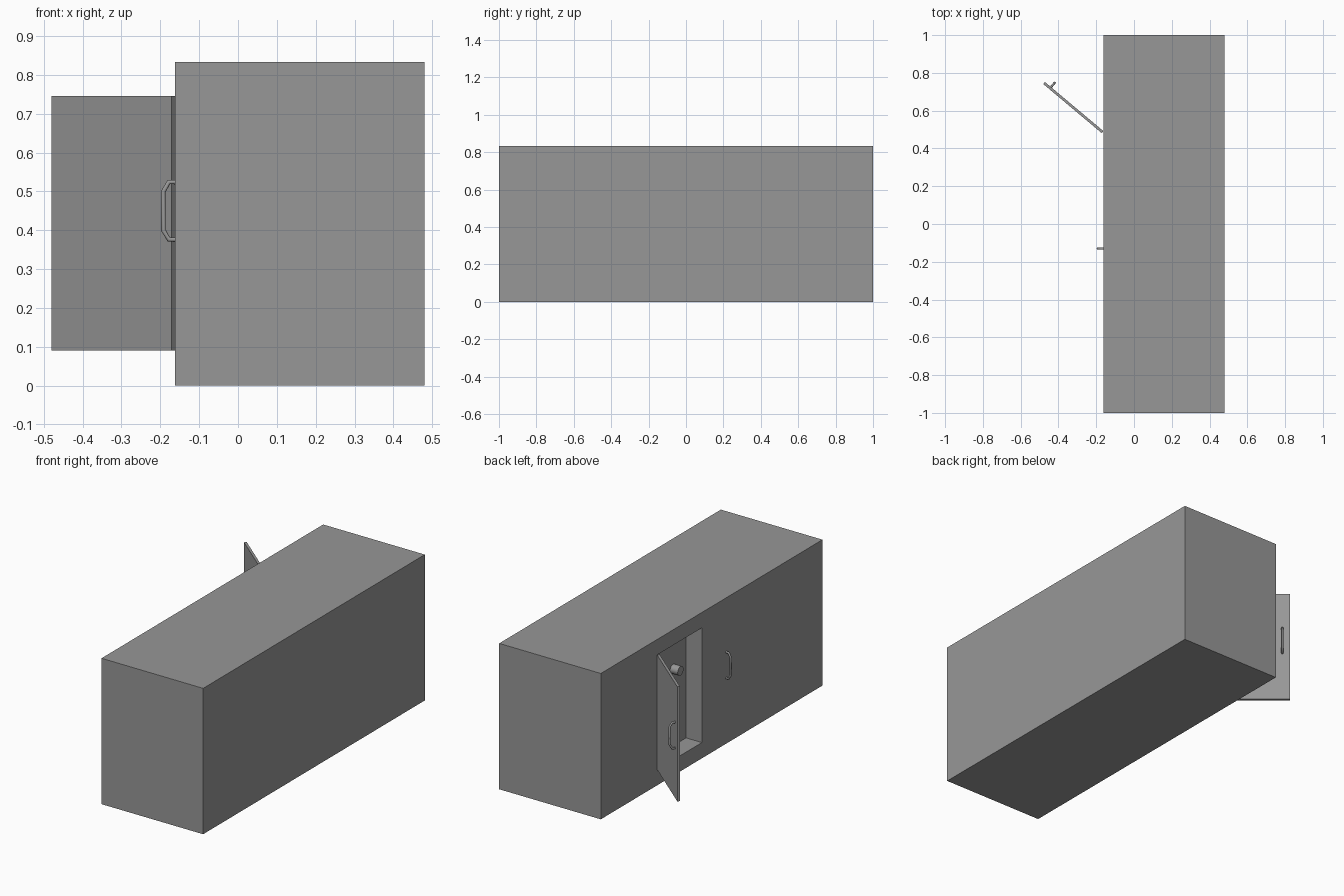
import bpy, math

if "Cube" in bpy.data.objects:
    bpy.data.objects.remove(bpy.data.objects["Cube"])

X_FRONT, X_BACK, HEIGHT = -0.162, 0.48, 0.833
HINGE_Y, DOOR_W, DOOR_T = 0.492, 0.404, 0.014
Z0, Z1, DEPTH = 0.09, 0.745, 0.10

# dark grey paint shared by all parts
paint = bpy.data.materials.new("dark_grey")
paint.diffuse_color = (0.31, 0.31, 0.31, 1)
paint.use_nodes = True
paint.node_tree.nodes["Principled BSDF"].inputs["Base Color"].default_value = paint.diffuse_color


def box(name, lo, hi):
    """Box between two corners, in local coordinates."""
    bpy.ops.mesh.primitive_cube_add(size=1)
    ob = bpy.context.object
    ob.name = name
    for v in ob.data.vertices:
        v.co = [(a + b) / 2 + c * (b - a) for a, b, c in zip(lo, hi, v.co)]
    ob.data.materials.append(paint)
    return ob


def handle(name, y):
    """Pull bar with chamfered corners, swept along a short path."""
    path = [(0.004, 0.376), (-0.016, 0.376), (-0.030, 0.400),
            (-0.030, 0.500), (-0.016, 0.524), (0.004, 0.524)]
    cu = bpy.data.curves.new(name, 'CURVE')
    cu.dimensions = '3D'
    cu.bevel_depth = 0.006
    cu.bevel_resolution = 2
    sp = cu.splines.new('POLY')
    sp.points.add(len(path) - 1)
    for p, (x, z) in zip(sp.points, path):
        p.co = (x, y, z, 1)
    cu.materials.append(paint)
    ob = bpy.data.objects.new(name, cu)
    bpy.context.collection.objects.link(ob)
    return ob


def compartment(label, s, angle):
    """Recess in the cabinet, valve stub, and hinged door with its handle."""
    ys = sorted((s * HINGE_Y, s * (HINGE_Y - DOOR_W)))
    cutter = box("recess_cutter", (X_FRONT - 0.1, ys[0], Z0), (X_FRONT + DEPTH, ys[1], Z1))
    mod = body.modifiers.new("recess", 'BOOLEAN')
    mod.operation, mod.solver, mod.object = 'DIFFERENCE', 'EXACT', cutter
    bpy.context.view_layer.objects.active = body
    bpy.ops.object.modifier_apply(modifier=mod.name)
    bpy.data.objects.remove(cutter)

    # stub on the back wall of the recess
    bpy.ops.mesh.primitive_cylinder_add(
        vertices=24, radius=0.026, depth=0.05,
        location=(X_FRONT + DEPTH - 0.023, s * 0.206, 0.53),
        rotation=(0, math.pi / 2, 0))
    stub = bpy.context.object
    stub.name = label + "_valve_stub"
    stub.data.materials.append(paint)
    bpy.ops.object.shade_smooth_by_angle()

    # door and handle share an origin on the hinge line
    ys = sorted((0, -s * DOOR_W))
    door = box(label + "_door", (0, ys[0], Z0), (DOOR_T, ys[1], Z1))
    for ob in (door, handle(label + "_door_handle", -s * (DOOR_W - 0.042))):
        ob.location = (X_FRONT, s * HINGE_Y, 0)
        ob.rotation_euler.z = -s * math.radians(angle)


# cabinet body
body = box("cabinet_body", (X_FRONT, -1, 0), (X_BACK, 1, HEIGHT))

# one open door, one closed flush with the face
compartment("open", 1, 130)
compartment("closed", -1, 0)
